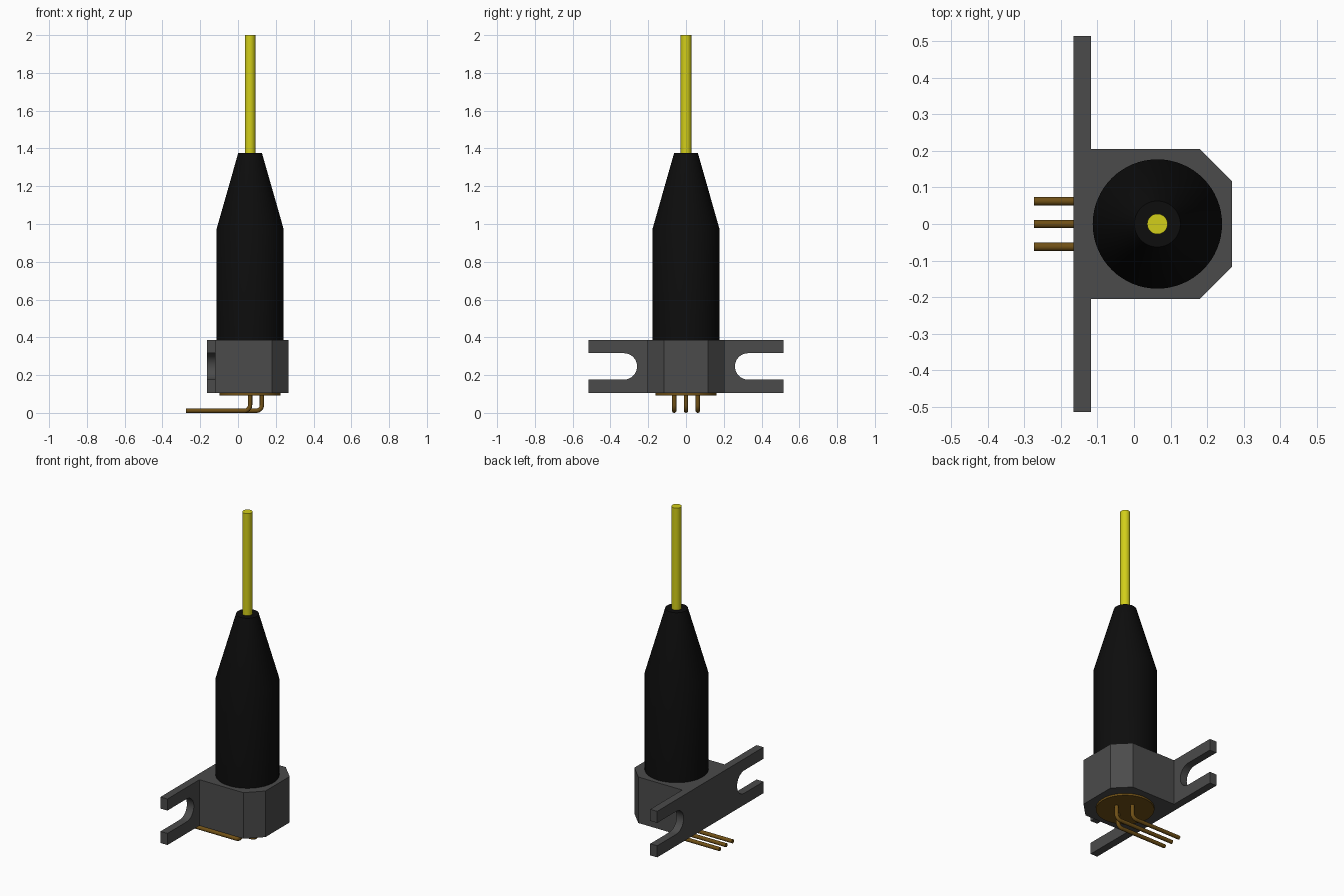
import bpy, bmesh, math
from mathutils import Vector

cube = bpy.data.objects.get("Cube")
if cube:
    bpy.data.objects.remove(cube, do_unlink=True)

AXIS_X = 0.064                 # centre line of the round parts
BASE, TOP = 0.105, 0.387       # bottom and top of the metal housing


def material(name, colour):
    m = bpy.data.materials.new(name)
    m.use_nodes = True
    m.diffuse_color = (*colour, 1)
    bsdf = m.node_tree.nodes["Principled BSDF"]
    bsdf.inputs["Base Color"].default_value = (*colour, 1)
    bsdf.inputs["Roughness"].default_value = 0.6
    return m


GREY = material("dark grey metal", (0.07, 0.07, 0.07))
BLACK = material("black rubber", (0.004, 0.004, 0.004))
YELLOW = material("yellow jacket", (0.65, 0.62, 0.01))
BRONZE = material("bronze", (0.16, 0.08, 0.008))


def finish(name, bm, mat, smooth=False):
    bmesh.ops.recalc_face_normals(bm, faces=bm.faces[:])
    mesh = bpy.data.meshes.new(name)
    bm.to_mesh(mesh)
    bm.free()
    mesh.materials.append(mat)
    ob = bpy.data.objects.new(name, mesh)
    bpy.context.collection.objects.link(ob)
    if smooth:
        bpy.ops.object.select_all(action='DESELECT')
        ob.select_set(True)
        bpy.context.view_layer.objects.active = ob
        bpy.ops.object.shade_smooth_by_angle(angle=math.radians(30))
    return ob


def prism(name, outline, offset, mat, smooth=False):
    """Extrude a flat outline of 3D points along offset."""
    bm = bmesh.new()
    face = bm.faces.new([bm.verts.new(p) for p in outline])
    side = bmesh.ops.extrude_face_region(bm, geom=[face], use_keep_orig=True)
    verts = [g for g in side["geom"] if isinstance(g, bmesh.types.BMVert)]
    bmesh.ops.translate(bm, verts=verts, vec=offset)
    return finish(name, bm, mat, smooth)


def lathe(name, profile, mat, steps=64):
    """Spin (radius, height) points about the centre line."""
    bm = bmesh.new()
    points = [(0, profile[0][1])] + profile + [(0, profile[-1][1])]
    verts = [bm.verts.new((AXIS_X + r, 0, z)) for r, z in points]
    edges = [bm.edges.new(pair) for pair in zip(verts, verts[1:])]
    bmesh.ops.spin(bm, geom=verts + edges, cent=(AXIS_X, 0, 0),
                   axis=(0, 0, 1), angle=math.tau, steps=steps)
    bmesh.ops.remove_doubles(bm, verts=bm.verts[:], dist=1e-5)
    return finish(name, bm, mat, True)


# Housing block with two chamfered corners
half = [(-0.12, 0.205), (0.18, 0.205), (0.268, 0.117)]
outline = half + [(x, -y) for x, y in reversed(half)]
prism("housing_block", [(x, y, BASE) for x, y in outline],
      (0, 0, TOP - BASE), GREY)

# Mounting plate with an open rounded slot at each end
MID, SLOT_R, SLOT_Y, END = (BASE + TOP) / 2, 0.07, 0.329, 0.515
arc = [(SLOT_Y - SLOT_R * math.cos(a), MID + SLOT_R * math.sin(a))
       for a in (math.pi * (i / 24 - 0.5) for i in range(25))]
right_end = ([(END, BASE), (END, MID - SLOT_R)] + arc
             + [(END, MID + SLOT_R), (END, TOP)])
plate = right_end + [(-y, z) for y, z in reversed(right_end)]
prism("mounting_plate", [(-0.165, y, z) for y, z in plate],
      (0.047, 0, 0), GREY, True)

# Strain relief boot and cable
lathe("strain_relief_boot",
      [(0.177, TOP - 0.01), (0.177, 0.975), (0.063, 1.375)], BLACK)
lathe("cable", [(0.028, 1.36), (0.028, 2.0)], YELLOW, 32)

# Round header under the housing
lathe("header_disc", [(0.162, 0.093), (0.162, BASE + 0.003)], BRONZE)

# Three bent pins
PIN_R, BEND = 0.0115, 0.03


def pin(name, x, y):
    path = [Vector((x, y, 0.1))]
    for i in range(9):
        a = i / 8 * math.pi / 2
        path.append(Vector((x - BEND + BEND * math.cos(a), y,
                            PIN_R + BEND - BEND * math.sin(a))))
    path.append(Vector((-0.274, y, PIN_R)))
    bm = bmesh.new()
    rings = []
    for i, p in enumerate(path):
        along = (path[min(i + 1, len(path) - 1)] - path[max(i - 1, 0)]).normalized()
        if i in (0, 1):
            along = Vector((0, 0, -1))
        elif i >= len(path) - 2:
            along = Vector((-1, 0, 0))
        across = Vector((0, 1, 0))
        up = along.cross(across)
        rings.append([bm.verts.new(p + PIN_R * (math.cos(t) * across + math.sin(t) * up))
                      for t in (math.tau * k / 16 for k in range(16))])
    for a, b in zip(rings, rings[1:]):
        for k in range(16):
            n = (k + 1) % 16
            bm.faces.new((a[k], a[n], b[n], b[k]))
    bm.faces.new(rings[0])
    bm.faces.new(rings[-1])
    finish(name, bm, BRONZE, True)


pin("pin_left", AXIS_X + 0.0115 - 0.0115, 0.0625)
pin("pin_middle", AXIS_X + 0.0625, 0)
pin("pin_right", AXIS_X, -0.0625)
